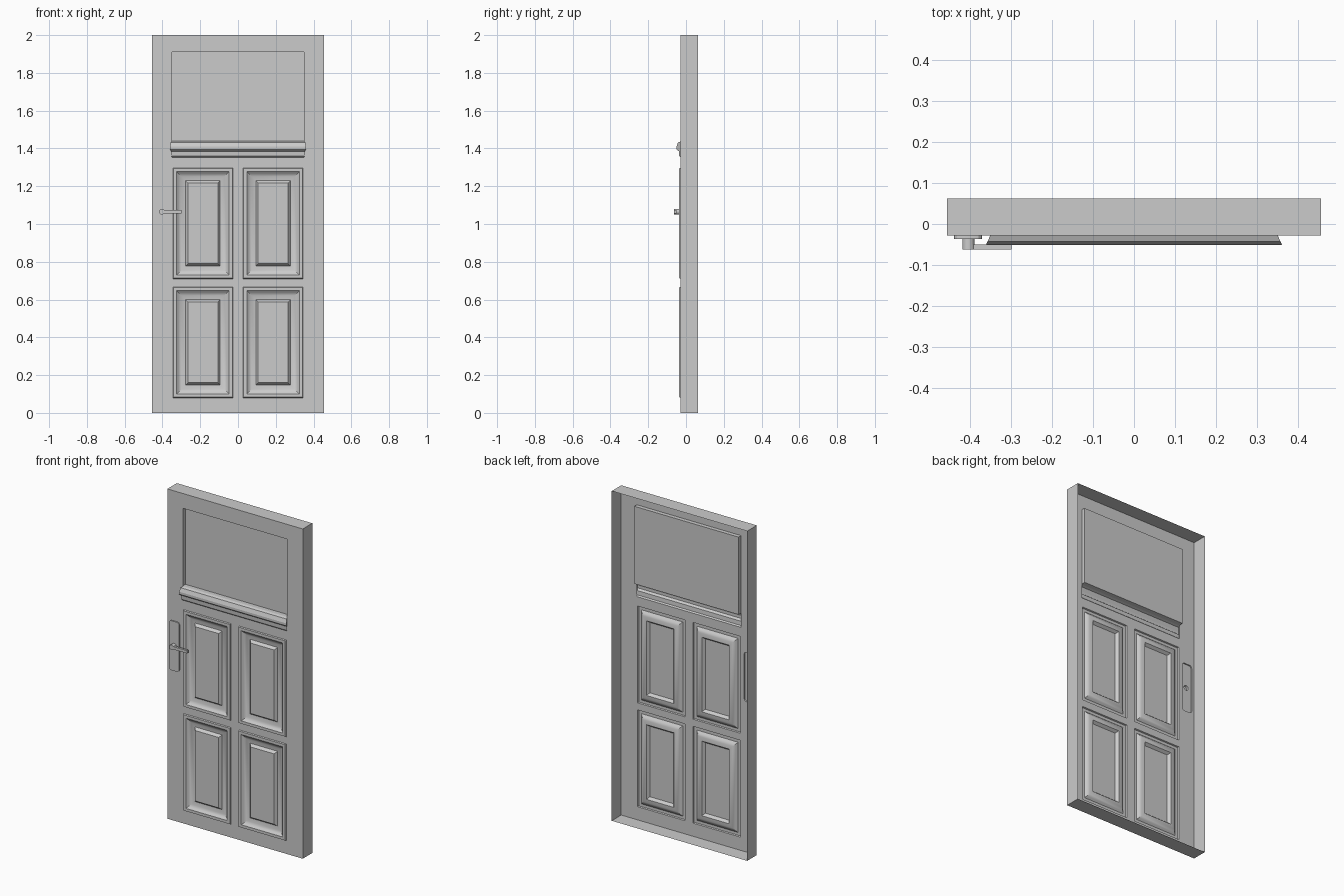
import bpy, bmesh
from math import sin, cos, radians
from mathutils import Vector

if "Cube" in bpy.data.objects:
    bpy.data.objects.remove(bpy.data.objects["Cube"])

FRONT, BACK, PANE = -0.0285, 0.0625, -0.004


def finish(name, bm, smooth=False):
    me = bpy.data.meshes.new(name)
    bm.to_mesh(me)
    bm.free()
    ob = bpy.data.objects.new(name, me)
    bpy.context.collection.objects.link(ob)
    if smooth:
        bpy.ops.object.select_all(action='DESELECT')
        ob.select_set(True)
        bpy.context.view_layer.objects.active = ob
        bpy.ops.object.shade_smooth_by_angle(angle=radians(30))
    return ob


# Outlines are (x, z) points, counter-clockwise seen from the front
def rect(x0, x1, z0, z1, inset=0):
    x0, x1, z0, z1 = x0 + inset, x1 - inset, z0 + inset, z1 - inset
    return [(x0, z0), (x1, z0), (x1, z1), (x0, z1)]


def arc(cx, cz, r, a0, a1, n):
    angles = [radians(a0 + (a1 - a0) * i / (n - 1)) for i in range(n)]
    return [(cx + r * cos(a), cz + r * sin(a)) for a in angles]


def rounded(x0, x1, z0, z1, r):
    return (arc(x1 - r, z1 - r, r, 0, 90, 4) + arc(x0 + r, z1 - r, r, 90, 180, 4)
            + arc(x0 + r, z0 + r, r, 180, 270, 4) + arc(x1 - r, z0 + r, r, 270, 360, 4))


def loft(name, rings, cap_front=True, cap_back=False, smooth=False):
    """Skin a list of (outline, y) rings running from outside/back to inside/front."""
    bm = bmesh.new()
    loops = [[bm.verts.new((x, y, z)) for x, z in pts] for pts, y in rings]
    for a, b in zip(loops, loops[1:]):
        n = len(a)
        for i in range(n):
            j = (i + 1) % n
            bm.faces.new((a[i], a[j], b[j], b[i]))
    if cap_front:
        bm.faces.new(loops[-1])
    if cap_back:
        bm.faces.new(loops[0][::-1])
    return finish(name, bm, smooth)


# Main dimensions
door = rect(-0.4545, 0.4545, 0, 2)
window = (-0.35, 0.35, 1.44, 1.91)
panels = [(x, x + 0.318, z, z + 0.587) for x in (-0.345, 0.027) for z in (0.08, 0.71)]
plate = rounded(-0.438, -0.37, 0.912, 1.212, 0.016)

# Front sheet with openings for the window, panels and handle plate
bm = bmesh.new()
holes = [rect(-0.35, 0.35, 1.353, 1.91), plate] + [rect(*p) for p in panels]
for pts in [door] + holes:
    vs = [bm.verts.new((x, FRONT, z)) for x, z in pts]
    for i, v in enumerate(vs):
        bm.edges.new((v, vs[(i + 1) % len(vs)]))
bmesh.ops.triangle_fill(bm, use_beauty=True, edges=bm.edges[:], normal=Vector((0, -1, 0)))
for f in bm.faces:
    f.normal_update()
    if f.normal.y > 0:
        f.normal_flip()
finish("door_front", bm)

# Four side walls, open at the back
loft("door_sides", [(door, BACK), (door, FRONT)], cap_front=False)

# Recessed window pane
loft("window_pane", [(rect(*window), FRONT), (rect(*window), PANE)])

# Pressed panels: raised moulding, cove, bevelled raised field
steps = [(0, FRONT), (0.003, -0.036), (0.02, -0.036), (0.03, -0.027),
         (0.045, -0.020), (0.067, -0.017), (0.080, -0.033)]
for i, p in enumerate(panels):
    loft(f"panel_{i + 1}", [(rect(*p, inset=d), y) for d, y in steps], smooth=True)

# Window sill: hollow moulding that widens as it projects
profile = [(PANE, 1.44), (FRONT, 1.437), (-0.042, 1.432), (-0.0505, 1.41),
           (-0.0505, 1.395), (-0.038, 1.385), (-0.036, 1.36), (FRONT, 1.353)]
bm = bmesh.new()
ends = []
for s in (-1, 1):
    ends.append([bm.verts.new((s * (0.35 + 0.45 * max(0, FRONT - y)), y, z)) for y, z in profile])
left, right = ends
for i in range(len(profile) - 1):
    bm.faces.new((left[i], left[i + 1], right[i + 1], right[i]))
bm.faces.new(left[1:][::-1])
bm.faces.new(right[1:])
finish("window_sill", bm)

# Handle plate with the hollow stem
hx, hz = -0.403, 1.065
stem = arc(hx, hz, 0.015, 11.25, 348.75, 16)
loft("handle_plate", [(plate, FRONT), (plate, -0.036), (stem, -0.036), (stem, -0.0495)],
     cap_front=False, smooth=True)

# Lever: round hub and straight bar
lever = arc(hx, hz, 0.015, 35, 325, 14) + [(-0.298, hz - 0.0086), (-0.298, hz + 0.0086)]
loft("handle_lever", [(lever, -0.0495), (lever, -0.0625)], cap_back=True, smooth=True)
